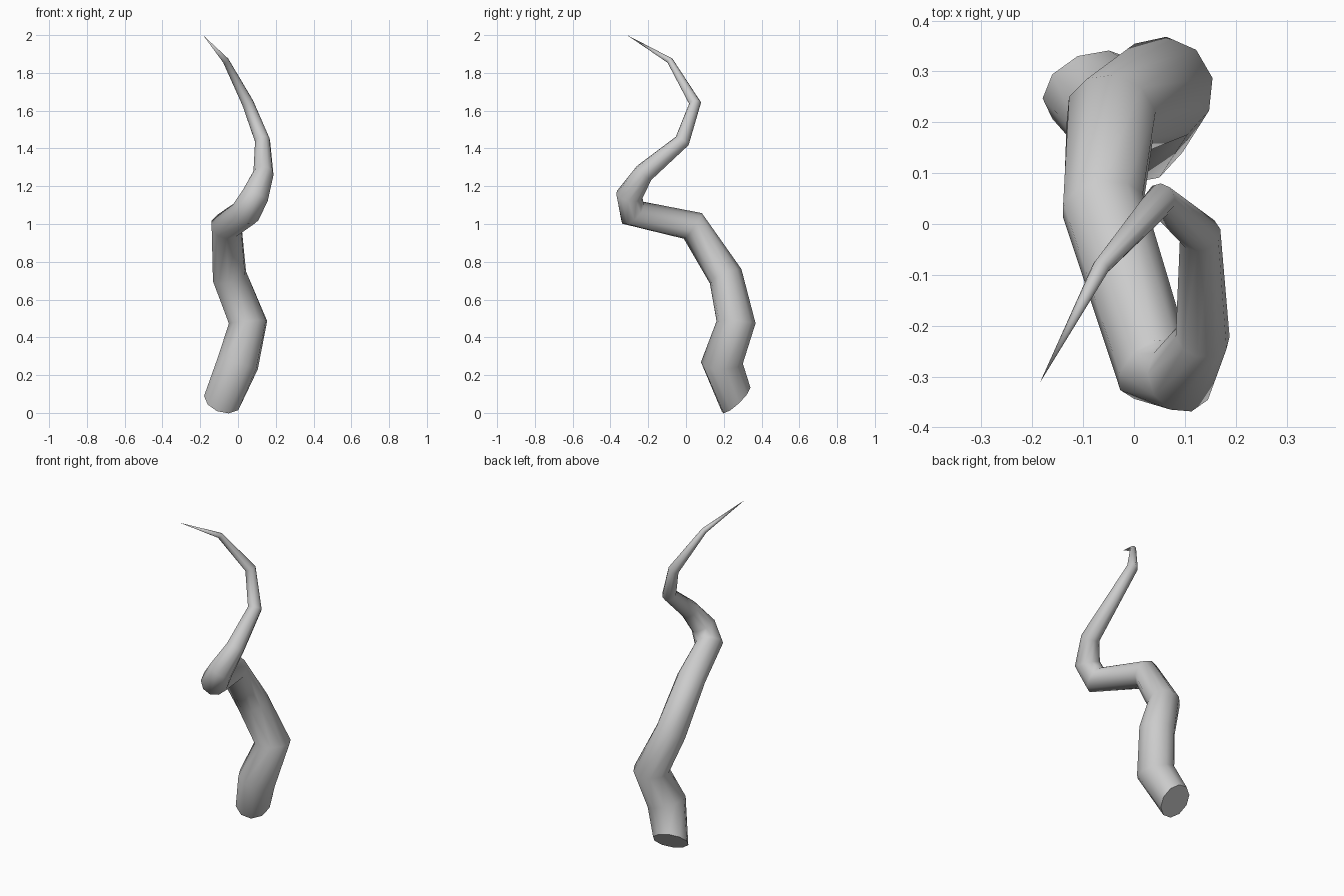
import bpy, bmesh, math
from mathutils import Vector

if "Cube" in bpy.data.objects:
    bpy.data.objects.remove(bpy.data.objects["Cube"])

SIDES = 10
# centre line: x, y, z, radius
path = [
    (-0.080, 0.265, 0.071, 0.103),
    (0.000, 0.190, 0.265, 0.112),
    (0.053, 0.265, 0.480, 0.104),
    (-0.045, 0.210, 0.723, 0.092),
    (-0.061, 0.036, 0.990, 0.083),
    (0.040, -0.283, 1.060, 0.080),
    (0.092, -0.300, 1.152, 0.072),
    (0.135, -0.222, 1.270, 0.054),
    (0.130, -0.020, 1.440, 0.041),
    (0.052, 0.048, 1.640, 0.032),
    (-0.065, -0.085, 1.865, 0.017),
]
tip = Vector((-0.185, -0.312, 2.0))
points = [Vector(p[:3]) for p in path] + [tip]

bm = bmesh.new()
rings = []
side = Vector((1, 0, 0))
for i, (x, y, z, r) in enumerate(path):
    # ring faces along the bend's bisector; the base is cut at a slant
    if i == 0:
        normal = Vector((0.25, -0.67, 0.70)).normalized()
    else:
        normal = ((points[i] - points[i - 1]).normalized()
                  + (points[i + 1] - points[i]).normalized()).normalized()
    side = (side - normal * side.dot(normal)).normalized()
    up = normal.cross(side)
    ring = []
    for k in range(SIDES):
        a = math.tau * k / SIDES
        ring.append(bm.verts.new(points[i] + r * (side * math.cos(a) + up * math.sin(a))))
    rings.append(ring)

# side walls, pointed tip and base cap
for a, b in zip(rings, rings[1:]):
    for k in range(SIDES):
        n = (k + 1) % SIDES
        bm.faces.new((a[k], a[n], b[n], b[k]))
end = bm.verts.new(tip)
for k in range(SIDES):
    bm.faces.new((rings[-1][k], rings[-1][(k + 1) % SIDES], end))
bm.faces.new(rings[0][::-1])
bmesh.ops.recalc_face_normals(bm, faces=bm.faces[:])

mesh = bpy.data.meshes.new("twisted_horn")
bm.to_mesh(mesh)
bm.free()
horn = bpy.data.objects.new("twisted_horn", mesh)
bpy.context.collection.objects.link(horn)
bpy.context.view_layer.objects.active = horn
horn.select_set(True)
bpy.ops.object.shade_smooth_by_angle(angle=math.radians(60))
